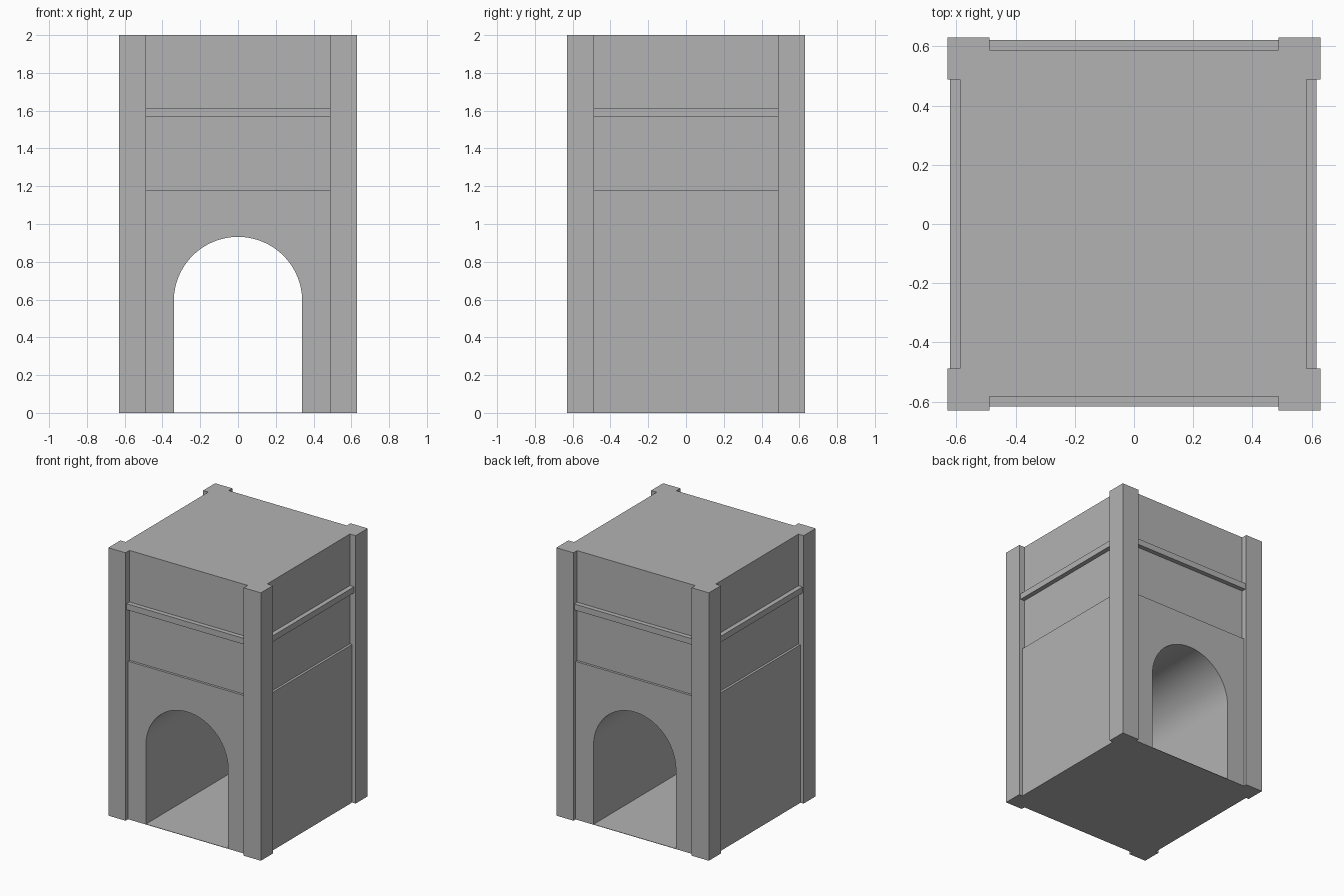
import bpy, bmesh, math

if "Cube" in bpy.data.objects:
    bpy.data.objects.remove(bpy.data.objects["Cube"])

HEIGHT = 2.0
OUTER, INNER = 0.63, 0.488      # corner pillar extents
SHIFT = 0.002                   # slight offset of the walls
ARCH_R, ARCH_Z = 0.34, 0.592    # arch radius and spring line
FLOOR = 0.003

stone = bpy.data.materials.new("plain grey stone")
stone.use_nodes = True
GREY = (0.45, 0.45, 0.45, 1)
stone.diffuse_color = GREY
stone.node_tree.nodes["Principled BSDF"].inputs["Base Color"].default_value = GREY


def prism(name, outline, direction):
    """Closed solid: a planar outline pushed along a direction."""
    bm = bmesh.new()
    face = bm.faces.new([bm.verts.new(p) for p in outline])
    ext = bmesh.ops.extrude_face_region(bm, geom=[face], use_keep_orig=True)
    new = [g for g in ext["geom"] if isinstance(g, bmesh.types.BMVert)]
    bmesh.ops.translate(bm, verts=new, vec=direction)
    bmesh.ops.recalc_face_normals(bm, faces=bm.faces)
    mesh = bpy.data.meshes.new(name)
    bm.to_mesh(mesh)
    bm.free()
    mesh.materials.append(stone)
    ob = bpy.data.objects.new(name, mesh)
    bpy.context.collection.objects.link(ob)
    return ob


def block(name, x0, x1, y0, y1, z0, z1):
    base = [(x0, y0, z0), (x1, y0, z0), (x1, y1, z0), (x0, y1, z0)]
    return prism(name, base, (0, 0, z1 - z0))


def wall_block(name, half, z0, z1):
    return block(name, -half - SHIFT, half - SHIFT, -half + SHIFT, half + SHIFT, z0, z1)


def combine(target, tool, operation):
    """Merge or cut with a helper solid, then discard the helper."""
    mod = target.modifiers.new(operation, "BOOLEAN")
    mod.operation, mod.solver, mod.object = operation, "EXACT", tool
    bpy.context.view_layer.objects.active = target
    bpy.ops.object.modifier_apply(modifier=mod.name)
    bpy.data.objects.remove(tool)


# Main walls, with the thicker lower wall and the projecting ledge
tower = wall_block("gate_tower", 0.585, 0, HEIGHT)
combine(tower, wall_block("lower_wall", 0.603, 0, 1.18), "UNION")
combine(tower, wall_block("ledge", 0.619, 1.57, 1.615), "UNION")

# Corner pillars
for sx in (-1, 1):
    for sy in (-1, 1):
        xs = sorted((sx * INNER, sx * OUTER))
        ys = sorted((sy * INNER, sy * OUTER))
        combine(tower, block("corner_pillar", *xs, *ys, 0, HEIGHT), "UNION")

# Arched passage running front to back, above a thin floor
arc = [math.pi * i / 32 for i in range(33)]
outline = [(-ARCH_R, -1, FLOOR), (ARCH_R, -1, FLOOR)]
outline += [(ARCH_R * math.cos(a), -1, ARCH_Z + ARCH_R * math.sin(a)) for a in arc]
combine(tower, prism("arch_cutter", outline, (0, 2, 0)), "DIFFERENCE")

# Merge flat regions, then smooth only the arch vault
bm = bmesh.new()
bm.from_mesh(tower.data)
bmesh.ops.remove_doubles(bm, verts=bm.verts, dist=0.0001)
bmesh.ops.dissolve_limit(bm, angle_limit=math.radians(0.5), verts=bm.verts, edges=bm.edges)
bm.to_mesh(tower.data)
bm.free()
tower.select_set(True)
bpy.context.view_layer.objects.active = tower
bpy.ops.object.shade_smooth_by_angle(angle=math.radians(30))
